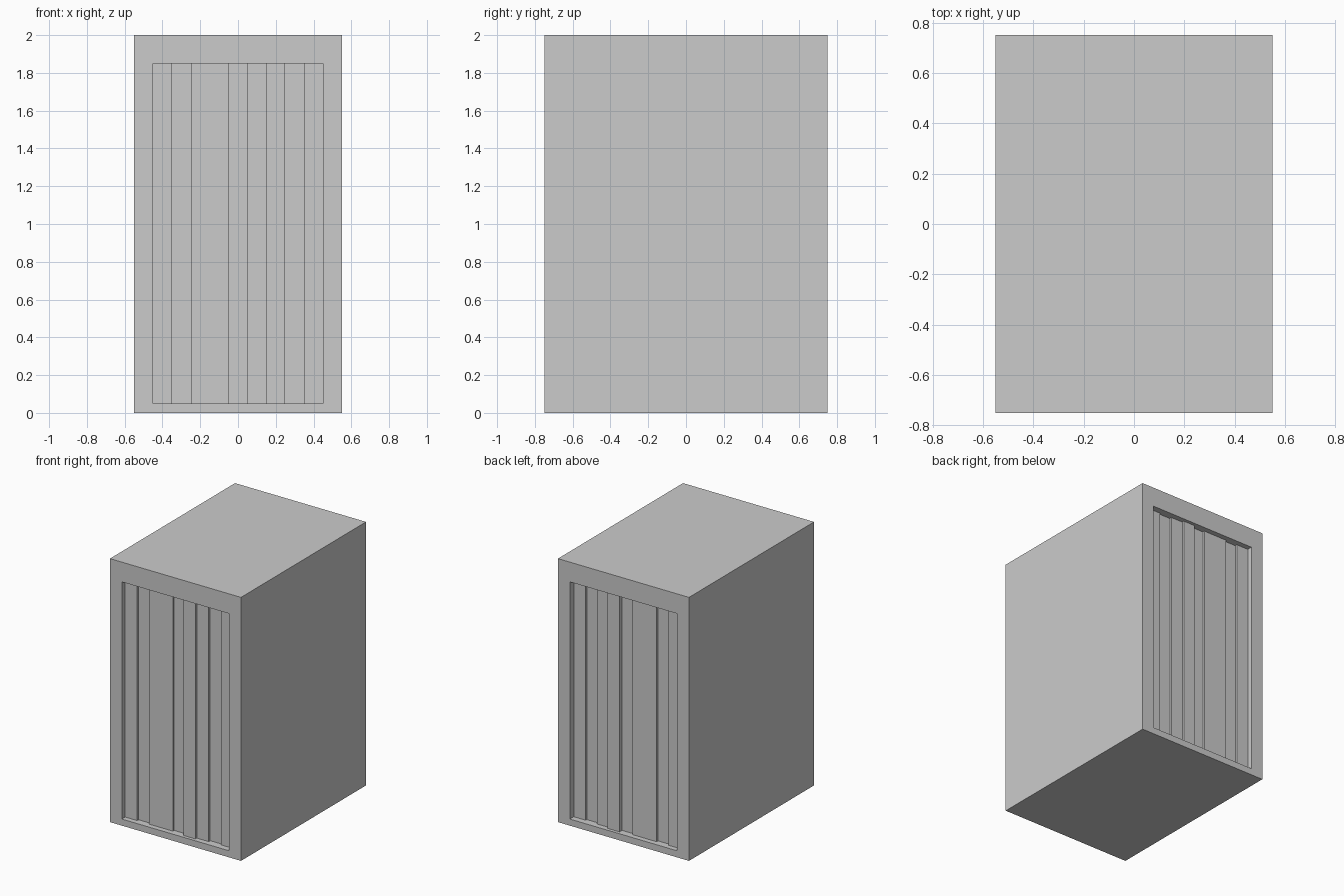
import bpy
import bmesh

if "Cube" in bpy.data.objects:
    bpy.data.objects.remove(bpy.data.objects["Cube"])

W, D, H = 1.1, 1.5, 2.0            # cabinet width, depth, height
X0, Z0, Z1 = -0.45, 0.05, 1.85     # recess left edge, bottom, top
# (slat width, recess depth), left to right seen from the front
SLATS = [(.1, .04), (.1, .057), (.2, .04), (.1, .055), (.1, .025),
         (.1, .042), (.1, .06), (.1, .047)]


def make_object(name, bm):
    bmesh.ops.recalc_face_normals(bm, faces=bm.faces)
    mesh = bpy.data.meshes.new(name)
    bm.to_mesh(mesh)
    bm.free()
    ob = bpy.data.objects.new(name, mesh)
    bpy.context.collection.objects.link(ob)
    return ob


def slat_cutter(name, side):
    """Stepped profile extruded upwards; side is -1 for front, 1 for back."""
    pts, x = [(X0, side * (D / 2 + 0.1))], X0
    for width, depth in SLATS:
        y = side * (D / 2 - depth)
        pts += [(x, y), (x + width, y)]
        x += width
    pts.append((x, side * (D / 2 + 0.1)))
    bm = bmesh.new()
    face = bm.faces.new([bm.verts.new((px, py, Z0)) for px, py in pts])
    top = bmesh.ops.extrude_face_region(bm, geom=[face], use_keep_orig=True)["geom"]
    verts = [v for v in top if isinstance(v, bmesh.types.BMVert)]
    bmesh.ops.translate(bm, verts=verts, vec=(0, 0, Z1 - Z0))
    ob = make_object(name, bm)
    ob.hide_render = True
    return ob


# Cabinet body
bm = bmesh.new()
bmesh.ops.create_cube(bm, size=1)
bmesh.ops.scale(bm, vec=(W, D, H), verts=bm.verts)
bmesh.ops.translate(bm, vec=(0, 0, H / 2), verts=bm.verts)
cabinet = make_object("cabinet", bm)

# Recessed slatted panels on front and back
cutters = [slat_cutter("front_recess", -1), slat_cutter("back_recess", 1)]
bpy.context.view_layer.objects.active = cabinet
for cutter in cutters:
    mod = cabinet.modifiers.new(cutter.name, "BOOLEAN")
    mod.operation, mod.solver, mod.object = "DIFFERENCE", "EXACT", cutter
    bpy.ops.object.modifier_apply(modifier=mod.name)
for cutter in cutters:
    bpy.data.objects.remove(cutter)
